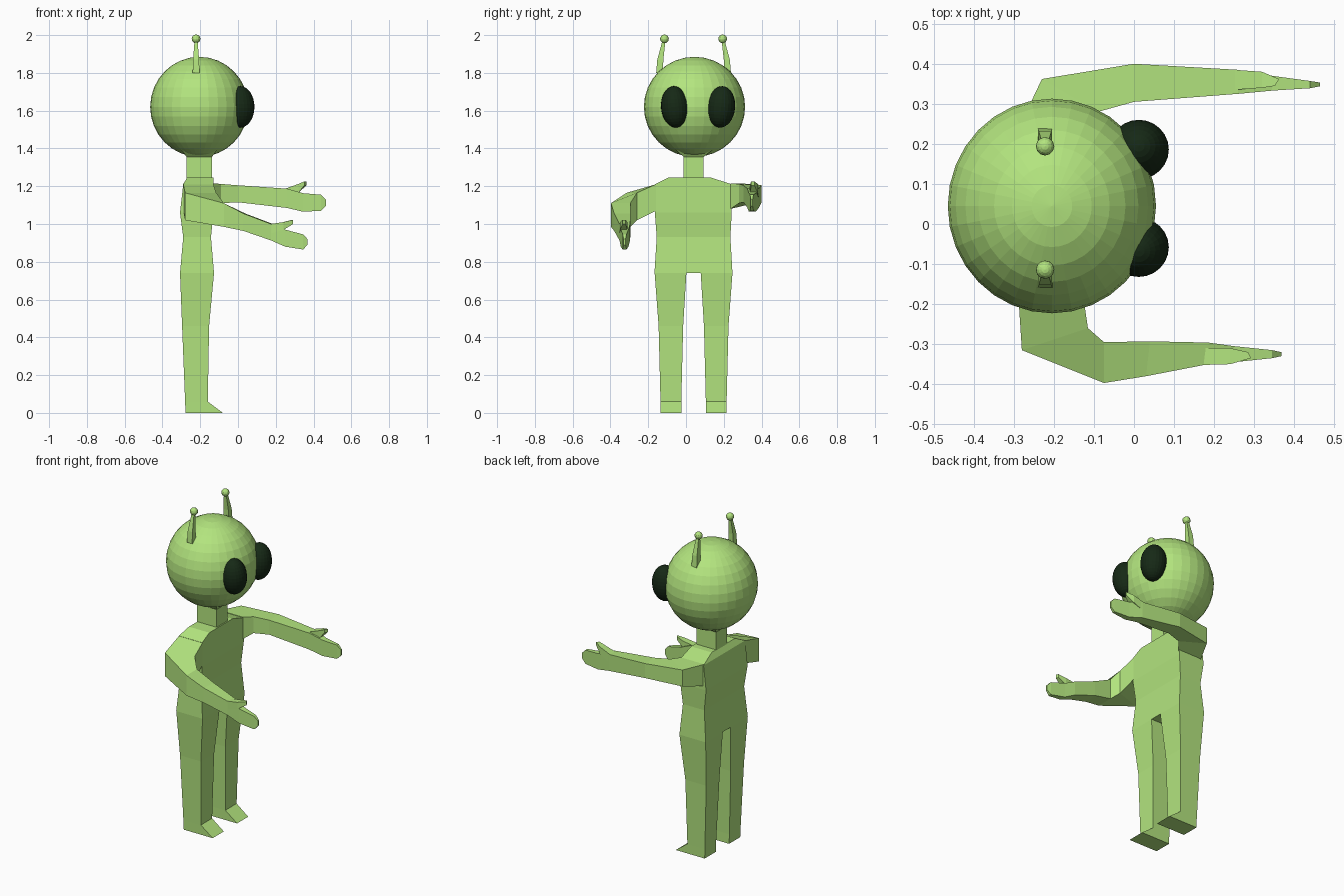
import bpy, bmesh
from math import radians


def material(name, color):
    m = bpy.data.materials.new(name)
    m.diffuse_color = color
    return m


GREEN = material("green_skin", (0.45, 0.78, 0.21, 1))
DARK = material("dark_eye", (0.008, 0.022, 0.008, 1))
MID = 0.04  # y of the body's symmetry plane


def loft(name, rings, cap_start=True, cap_end=True):
    """Skin a row of four-cornered sections."""
    bm = bmesh.new()
    vs = [[bm.verts.new(p) for p in ring] for ring in rings]
    for a, b in zip(vs, vs[1:]):
        for i in range(4):
            j = (i + 1) % 4
            bm.faces.new((a[i], a[j], b[j], b[i]))
    if cap_start:
        bm.faces.new(vs[0][::-1])
    if cap_end:
        bm.faces.new(vs[-1])
    bmesh.ops.recalc_face_normals(bm, faces=bm.faces)
    # open lofts: make sure the faces point away from the centre line
    me = bpy.data.meshes.new(name)
    bm.to_mesh(me)
    bm.free()
    ob = bpy.data.objects.new(name, me)
    bpy.context.collection.objects.link(ob)
    me.materials.append(GREEN)
    return ob


def level(z, x0, x1, y0, y1):
    """Horizontal section."""
    return [(x0, y0, z), (x1, y0, z), (x1, y1, z), (x0, y1, z)]


def upright(outer, inner, z0, z1):
    """Upright section between two plan points."""
    return [(*outer, z0), (*inner, z0), (*inner, z1), (*outer, z1)]


def ball(name, loc, scale, mat, seg, rings, tilt=0):
    bpy.ops.mesh.primitive_uv_sphere_add(segments=seg, ring_count=rings, radius=1,
                                         location=loc, rotation=(tilt, 0, 0))
    ob = bpy.context.object
    ob.name = name
    ob.scale = scale
    ob.data.materials.append(mat)


# Head and neck, the neck flaring into the skull
ball("head", (-0.205, 0.045, 1.62), (0.26, 0.268, 0.265), GREEN, 32, 16)
loft("neck", [level(1.235, -0.272, -0.138, -0.013, 0.093),
              level(1.355, -0.272, -0.138, -0.013, 0.093),
              level(1.40, -0.305, -0.105, -0.06, 0.15)])

# Eyes and antennae, one per side
for side, s in (("right", -1), ("left", 1)):
    ball("eye_" + side, (0.012, 0.064 + s * 0.122, 1.62), (0.075, 0.074, 0.11),
         DARK, 24, 16, radians(-5 * s))
    ball("antenna_tip_" + side, (-0.222, MID + s * 0.154, 1.98), (0.023,) * 3, GREEN, 12, 8)
    stalk = [(1.80, 0.180, 0.018), (1.87, 0.176, 0.016), (1.97, 0.157, 0.008)]
    loft("antenna_stalk_" + side,
         [level(z, -0.222 - r, -0.222 + r, MID + s * y - r, MID + s * y + r)
          for z, y, r in stalk])

# Torso
loft("torso", [level(0.74, -0.307, -0.127, -0.167, 0.246),
               level(0.93, -0.290, -0.143, -0.155, 0.235),
               level(1.06, -0.307, -0.130, -0.165, 0.242),
               level(1.21, -0.290, -0.130, -0.165, 0.242),
               level(1.245, -0.270, -0.130, -0.095, 0.135)])

# Legs ending in wedge feet: height, back, front, inner and outer offset
leg = [(0.74, -0.307, -0.127, 0.038, 0.206),
       (0.46, -0.296, -0.153, 0.055, 0.185),
       (0.06, -0.280, -0.160, 0.065, 0.175),
       (0.00, -0.278, -0.080, 0.065, 0.174)]
for side, s in (("right", -1), ("left", 1)):
    loft("leg_" + side, [level(z, b, f, MID + s * i, MID + s * o)
                         for z, b, f, i, o in leg])

# Right arm, bent at shoulder and elbow, narrowing to a flat hand
loft("arm_right", [
    upright((-0.290, -0.16), (-0.130, -0.16), 1.07, 1.21),
    upright((-0.280, -0.315), (-0.115, -0.26), 1.02, 1.165),
    upright((-0.075, -0.397), (-0.075, -0.295), 0.985, 1.11),
    upright((0.03, -0.38), (0.04, -0.293), 0.963, 1.055),
    upright((0.175, -0.352), (0.185, -0.296), 0.913, 1.0),
    upright((0.25, -0.345), (0.25, -0.305), 0.88, 0.97),
    upright((0.345, -0.335), (0.345, -0.315), 0.865, 0.945),
    upright((0.368, -0.330), (0.368, -0.320), 0.89, 0.92)])
loft("thumb_right", [upright((0.17, -0.352), (0.17, -0.31), 0.95, 1.0),
                     upright((0.24, -0.350), (0.24, -0.31), 0.968, 1.01),
                     upright((0.292, -0.335), (0.285, -0.32), 1.0, 1.022)])

# Left arm, held higher and straighter
loft("arm_left", [
    upright((-0.290, 0.235), (-0.130, 0.235), 1.08, 1.215),
    upright((-0.230, 0.362), (-0.090, 0.280), 1.11, 1.212),
    upright((0.0, 0.40), (0.0, 0.305), 1.115, 1.205),
    upright((0.26, 0.385), (0.26, 0.325), 1.085, 1.187),
    upright((0.345, 0.370), (0.345, 0.333), 1.065, 1.163),
    upright((0.440, 0.357), (0.440, 0.339), 1.07, 1.155),
    upright((0.465, 0.353), (0.465, 0.344), 1.095, 1.13)])
loft("thumb_left", [upright((0.25, 0.385), (0.25, 0.335), 1.13, 1.187),
                    upright((0.32, 0.380), (0.32, 0.34), 1.165, 1.212),
                    upright((0.362, 0.362), (0.352, 0.345), 1.205, 1.226)])
